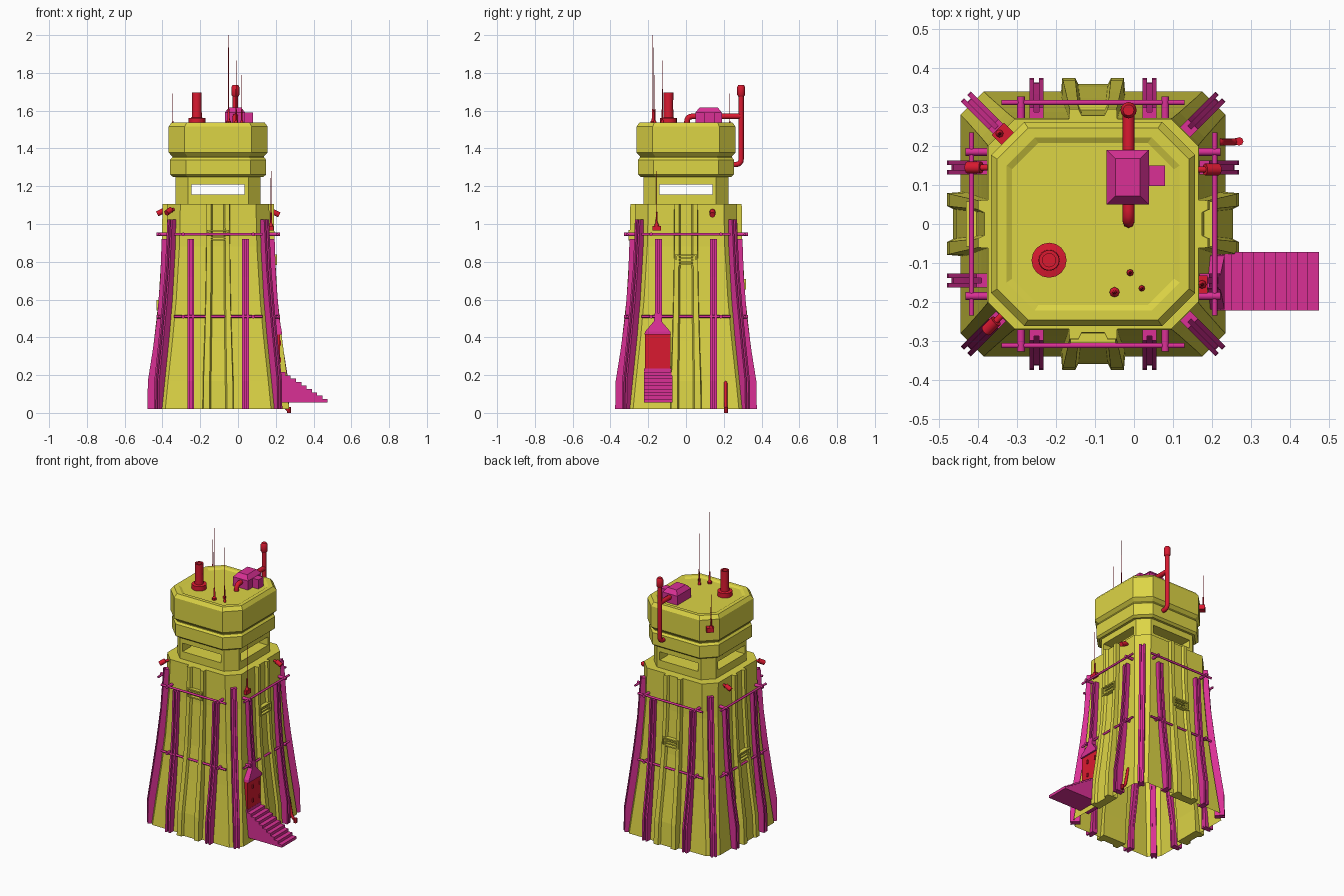
import bpy, bmesh, math
from mathutils import Matrix, Vector

if "Cube" in bpy.data.objects:
    bpy.data.objects.remove(bpy.data.objects["Cube"])

CX = -0.105  # tower axis


def material(name, rgb):
    m = bpy.data.materials.new(name)
    m.diffuse_color = (*rgb, 1)
    m.use_nodes = True
    m.node_tree.nodes["Principled BSDF"].inputs["Base Color"].default_value = m.diffuse_color
    return m


YELLOW = material("yellow", (0.72, 0.66, 0.06))
PINK = material("pink", (0.70, 0.03, 0.30))
RED = material("red", (0.70, 0.01, 0.03))


def mesh(name, verts, faces, mat, M=Matrix()):
    bm = bmesh.new()
    vs = [bm.verts.new(M @ Vector(v)) for v in verts]
    for f in faces:
        bm.faces.new([vs[i] for i in f])
    bmesh.ops.recalc_face_normals(bm, faces=bm.faces)
    me = bpy.data.meshes.new(name)
    bm.to_mesh(me)
    bm.free()
    me.materials.append(mat)
    ob = bpy.data.objects.new(name, me)
    bpy.context.collection.objects.link(ob)
    return ob


def loft(name, rings, mat, M=Matrix(), bottom=True):
    n = len(rings[0])
    faces = [(r * n + i, r * n + (i + 1) % n, (r + 1) * n + (i + 1) % n, (r + 1) * n + i)
             for r in range(len(rings) - 1) for i in range(n)]
    faces.append(tuple(range((len(rings) - 1) * n, len(rings) * n)))
    if bottom:
        faces.append(tuple(range(n)))
    return mesh(name, [v for r in rings for v in r], faces, mat, M)


def box(name, a, b, mat, M=Matrix()):
    ring = lambda z: [(a[0], a[1], z), (b[0], a[1], z), (b[0], b[1], z), (a[0], b[1], z)]
    return loft(name, [ring(a[2]), ring(b[2])], mat, M)


def octagon(h, c, z):
    k = h - c
    return [(-k, -h, z), (k, -h, z), (h, -k, z), (h, k, z),
            (k, h, z), (-k, h, z), (-h, k, z), (-h, -k, z)]


def face(angle):  # local -y points out of the tower
    return Matrix.Translation((CX, 0, 0)) @ Matrix.Rotation(math.radians(angle), 4, 'Z')


def strip(name, u0, u1, profile, depth, mat, M):
    side = [(d, z) for d, z in profile] + [(d - depth, z) for d, z in reversed(profile)]
    return loft(name, [[(u, -d, z) for d, z in side] for u in (u0, u1)], mat, M)


def rib(name, u, profile, M):
    # channel section: two flanges and a recessed web
    strip(name + "_flange_a", u - 0.018, u - 0.006, profile, 0.06, PINK, M)
    strip(name + "_flange_b", u + 0.006, u + 0.018, profile, 0.06, PINK, M)
    strip(name + "_web", u - 0.006, u + 0.006, [(d - 0.012, z) for d, z in profile], 0.045, PINK, M)


def lathe(name, profile, mat, M, n=12):
    rings = [[(r * math.cos(2 * math.pi * i / n), r * math.sin(2 * math.pi * i / n), z)
              for i in range(n)] for r, z in profile]
    ob = loft(name, rings, mat, M)
    bpy.context.view_layer.objects.active = ob
    ob.select_set(True)
    bpy.ops.object.shade_smooth_by_angle(angle=math.radians(40))
    ob.select_set(False)
    return ob


def rod(name, a, b, r, mat, M=Matrix(), n=10):
    a, b = Vector(a), Vector(b)
    R = Vector((0, 0, 1)).rotation_difference(b - a).to_matrix().to_4x4()
    return lathe(name, [(r, 0), (r, (b - a).length)], mat, M @ Matrix.Translation(a) @ R, n)


def pipe(name, pts, r, mat, bend=0.03):
    P = [Vector(p) for p in pts]
    path = [P[0]]
    for p, q, s in zip(P, P[1:], P[2:]):
        a = q + (p - q).normalized() * bend
        b = q + (s - q).normalized() * bend
        path += [a * (1 - t) ** 2 + q * 2 * t * (1 - t) + b * t * t for t in (0, .25, .5, .75, 1)]
    path.append(P[-1])
    cu = bpy.data.curves.new(name, 'CURVE')
    cu.dimensions = '3D'
    cu.bevel_depth, cu.bevel_resolution, cu.use_fill_caps = r, 2, True
    sp = cu.splines.new('POLY')
    sp.points.add(len(path) - 1)
    for pt, co in zip(sp.points, path):
        pt.co = (*co, 1)
    cu.materials.append(mat)
    bpy.context.collection.objects.link(bpy.data.objects.new(name, cu))


# Flared tower shell, open underneath
A = face(0)
BODY = [(.34, .06, .02), (.325, .06, .17), (.303, .063, .40), (.287, .065, .60), (.273, .068, .88), (.27, .07, 1.105)]
loft("tower_body", [octagon(*s) for s in BODY], YELLOW, A, bottom=False)

# Neck with see-through windows on all sides
loft("neck_sill", [octagon(.225, .065, z) for z in (1.10, 1.155)], YELLOW, A)
loft("neck_lintel", [octagon(.225, .065, z) for z in (1.21, 1.26)], YELLOW, A)
POST = [(.14, .14), (.14, .225), (.16, .225), (.225, .16), (.225, .14)]
for k in range(4):
    loft("neck_post", [[(x, y, z) for x, y in POST] for z in (1.15, 1.215)], YELLOW, face(90 * k))

# Two-tier head with sunken roof
HEAD = [(.24, 1.25), (.254, 1.262), (.254, 1.34), (.243, 1.353), (.243, 1.358), (.262, 1.378),
        (.262, 1.515), (.246, 1.538), (.222, 1.538), (.208, 1.530)]
loft("head", [octagon(h, .085 * h / .262, z) for h, z in HEAD], YELLOW, A)

# Pilasters, vents, ribs and rails on every face
OUT = [(.375, .02), (.372, .17), (.345, .34), (.322, .52), (.306, .72), (.299, .92)]
PIL = [(.375, .085, .02), (.368, .083, .17), (.340, .076, .38), (.315, .07, .6), (.298, .066, .88), (.295, .065, 1.105)]
CORNER = [(.462, .02), (.460, .17), (.432, .36), (.405, .55), (.380, .76), (.362, 1.025)]
VENT_Z = [.94, .81, .68, .57]


def pilaster_ring(d, w, z):
    g = .45 * w
    return [(u, -v, z) for u, v in ((-w, d - .07), (-w * .93, d), (-g - .008, d), (-g, d - .016),
                                    (g, d - .016), (g + .008, d), (w * .93, d), (w, d - .07))]


for k in range(4):
    M = face(90 * k)
    loft("pilaster", [pilaster_ring(*p) for p in PIL], YELLOW, M)
    # louvred vent
    z = VENT_Z[k]
    d = next(a[0] + (b[0] - a[0]) * (z - a[2]) / (b[2] - a[2]) for a, b in zip(PIL, PIL[1:]) if z <= b[2])
    for s in (-1, 1):
        box("vent_side", (s * .053 - .005, -d - .008, z - .028), (s * .053 + .005, -d + .03, z + .028), YELLOW, M)
        box("vent_edge", (-.05, -d - .008, z + s * .024 - .004), (.05, -d + .03, z + s * .024 + .004), YELLOW, M)
    for s in (-.009, .009):
        box("vent_slat", (-.05, -d, z + s - .004), (.05, -d + .02, z + s + .004), YELLOW, M)
    # ribs; the one above the door stops short
    for u in (-.145, .145):
        over_door = k == 1 and u < 0
        rib("face_rib", u, [(.328, .46)] + OUT[3:] if over_door else OUT, M)
    rib("corner_rib", 0, CORNER, face(90 * k + 45))
    # rails with brackets
    for z in (.945, .51):
        rod("rail", (-.235, -.312, z), (.235, -.312, z), .007, PINK, M)
        for u in (-.185, .185):
            rod("rail_bracket", (u, -.25, z), (u, -.327, z), .01, PINK, M)

# Entrance: stairs, door and hood on the right side
N = 10
prof = [(.475 - .028 * N, .055), (.475, .055)]
for i in range(N):
    z = .055 + .018 * (i + 1)
    prof += [(.475 - .028 * i, z), (.475 - .028 * (i + 1), z)]
prof.append((.17, prof[-1][1]))
prof[0] = (.17, .055)
loft("stairs", [[(x, y, z) for x, z in prof] for y in (-.222, -.072)], PINK)
box("door", (.16, -.217, .235), (.222, -.083, .415), RED)
for z in (.28, .37):
    for y in (-.165, -.095):
        box("door_fitting", (.215, y - .006, z - .012), (.228, y + .006, z + .012), RED)
hood = lambda w, x, z: [(.14, -.15 - w, z), (x, -.15 - w, z), (x, -.15 + w, z), (.14, -.15 + w, z)]
loft("door_hood", [hood(.07, .232, .415), hood(.067, .232, .43), hood(.02, .222, .485), hood(.015, .215, .53)], PINK)

# Roof chimney
lathe("chimney", [(.045, 1.525), (.045, 1.56), (.027, 1.563), (.025, 1.62), (.026, 1.695), (.017, 1.695), (.017, 1.67)],
      RED, Matrix.Translation((-.218, -.093, 0)), 16)

# Roof machine box and its pipes
top = lambda i, z: [(-.07 + i, .05 + i, z), (.038 - i, .05 + i, z), (.038 - i, .19 - i, z), (-.07 + i, .19 - i, z)]
loft("machine_box", [top(0, 1.525), top(0, 1.59), top(.022, 1.617)], PINK)
box("machine_side_box", (.035, .098, 1.53), (.08, .15, 1.59), PINK)
pipe("intake_pipe", [(-.014, .005, 1.525), (-.014, .005, 1.57), (-.014, .08, 1.57)], .015, RED)
pipe("exhaust_link", [(-.014, .17, 1.57), (-.014, .292, 1.57)], .015, RED)
pipe("exhaust_pipe", [(-.014, .24, 1.315), (-.014, .292, 1.315), (-.014, .292, 1.70)], .014, RED)
lathe("exhaust_cap", [(.015, 1.675), (.021, 1.683), (.021, 1.725), (.014, 1.737)], RED, Matrix.Translation((-.014, .292, 0)))
lathe("exhaust_flange", [(.021, 0), (.021, .02)], RED,
      Matrix.Translation((-.014, .252, 1.315)) @ Matrix.Rotation(math.pi / 2, 4, 'X'))

# Whip antennas: x, y, base z, tip z
for x, y, z0, z1, r in ((-.05, -.175, 1.525, 2.0, .013), (-.01, -.125, 1.525, 1.865, .009), (.02, -.165, 1.525, 1.79, .008),
                        (.175, -.155, .98, 1.28, .011), (-.345, .232, 1.46, 1.69, .01)):
    lathe("antenna", [(r, z0), (r, z0 + .018), (r * .5, z0 + .025), (r * .4, z0 + .08), (.0022, z0 + .085), (.0015, z1)],
          RED, Matrix.Translation((x, y, 0)), 8)
box("wall_antenna_mount", (.15, -.178, .965), (.188, -.132, .99), RED)
box("head_antenna_mount", (-.022, -.345, 1.445), (.022, -.31, 1.475), RED, face(225))

# Wall lamps: angle of face, sideways offset, distance out, height
for ang, u, d, z in ((90, .14, .265, 1.06), (270, -.145, .265, 1.065), (315, 0, .33, 1.07)):
    M = face(ang)
    rod("lamp_arm", (u, -d + .01, z + .008), (u, -d - .03, z + .003), .008, RED, M)
    rod("lamp_head", (u, -d - .022, z + .006), (u, -d - .058, z - .012), .015, RED, M)

# Drain pipe at the foot of the right side
pipe("drain_pipe", [(.19, .21, .162), (.222, .21, .162), (.245, .21, .04), (.272, .212, .006)], .009, RED, .012)
lathe("drain_foot", [(.011, 0), (.011, .03)], RED, Matrix.Translation((.27, .212, 0)), 8)
